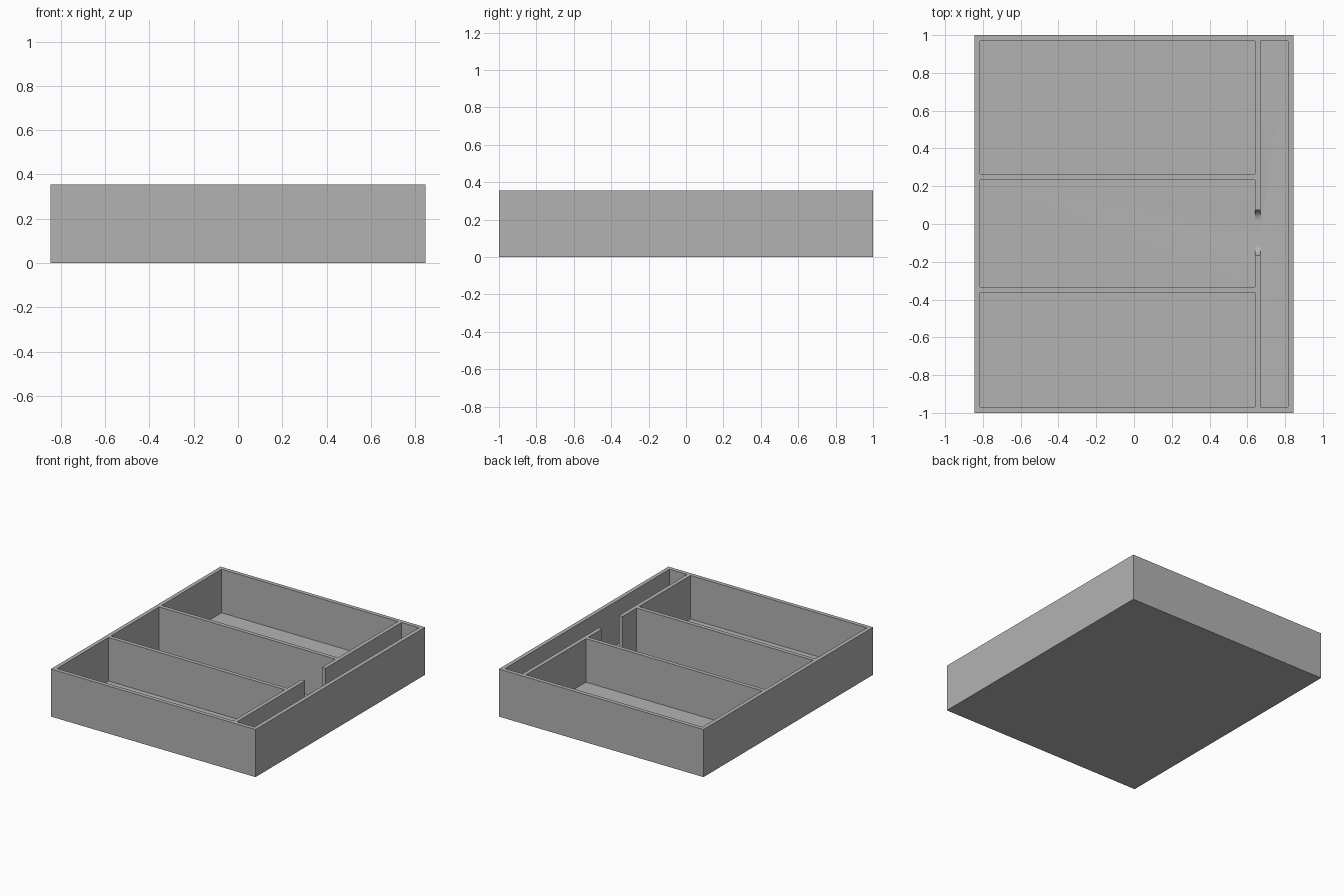
import bpy
import bmesh
from math import pi, sin, cos, radians

if "Cube" in bpy.data.objects:
    bpy.data.objects.remove(bpy.data.objects["Cube"], do_unlink=True)

W, D, H = 0.845, 1.0, 0.355      # half width, half depth, height
T = 0.03                         # wall and floor thickness
DIV_X = 0.641                    # left-hand side of the long divider
DIV_Y = (-0.363, 0.234)          # near sides of the cross dividers
NOTCH_Y, NOTCH_HALF, NOTCH_R = -0.047, 0.121, 0.055

grey = bpy.data.materials.new("grey")
grey.use_nodes = True
colour = (0.45, 0.45, 0.45, 1)
grey.diffuse_color = colour
grey.node_tree.nodes["Principled BSDF"].inputs["Base Color"].default_value = colour


def prism(name, profile, x0, x1):
    """Extrude a closed (y, z) profile along x."""
    bm = bmesh.new()
    face = bm.faces.new([bm.verts.new((x0, y, z)) for y, z in profile])
    out = bmesh.ops.extrude_face_region(bm, geom=[face])
    moved = [v for v in out["geom"] if isinstance(v, bmesh.types.BMVert)]
    bmesh.ops.translate(bm, verts=moved, vec=(x1 - x0, 0, 0))
    bmesh.ops.recalc_face_normals(bm, faces=bm.faces)
    mesh = bpy.data.meshes.new(name)
    bm.to_mesh(mesh)
    bm.free()
    obj = bpy.data.objects.new(name, mesh)
    bpy.context.collection.objects.link(obj)
    return obj


def box(name, x0, x1, y0, y1, z0, z1):
    return prism(name, [(y0, z0), (y1, z0), (y1, z1), (y0, z1)], x0, x1)


# Solid block that becomes the tray
tray = box("divided_tray", -W, W, -D, D, 0, H)
tray.data.materials.append(grey)

# Three wide compartments and one long side channel
top = H + 0.1
starts = [-D + T] + [y + T for y in DIV_Y]
ends = list(DIV_Y) + [D - T]
cutters = [box("compartment_cutter", -W + T, DIV_X, a, b, T, top)
           for a, b in zip(starts, ends)]
cutters.append(box("channel_cutter", DIV_X + T, W - T, -D + T, D - T, T, top))

# Gap in the long divider, with rounded lower corners meeting the floor
half = []
for i in range(13):
    a = i / 12 * pi / 2
    half.append((NOTCH_HALF - NOTCH_R + NOTCH_R * sin(a),
                 T + NOTCH_R - NOTCH_R * cos(a)))
half.append((NOTCH_HALF, top))
profile = [(NOTCH_Y + y, z) for y, z in half]
profile += [(NOTCH_Y - y, z) for y, z in reversed(half)]
cutters.append(prism("gap_cutter", profile, DIV_X - 0.02, DIV_X + T + 0.02))

for cutter in cutters:
    cutter.hide_render = True
    mod = tray.modifiers.new(cutter.name, "BOOLEAN")
    mod.operation = "DIFFERENCE"
    mod.solver = "EXACT"
    mod.object = cutter

# Bake the cuts and drop the cutters
bpy.context.view_layer.update()
graph = bpy.context.evaluated_depsgraph_get()
cut_mesh = bpy.data.meshes.new_from_object(tray.evaluated_get(graph))
tray.modifiers.clear()
tray.data = cut_mesh
for cutter in cutters:
    bpy.data.objects.remove(cutter, do_unlink=True)

# Merge leftover flat seams
bm = bmesh.new()
bm.from_mesh(tray.data)
bmesh.ops.remove_doubles(bm, verts=bm.verts, dist=0.0001)
bmesh.ops.dissolve_limit(bm, angle_limit=radians(1), verts=bm.verts, edges=bm.edges)
bm.to_mesh(tray.data)
bm.free()

bpy.ops.object.select_all(action="DESELECT")
tray.select_set(True)
bpy.context.view_layer.objects.active = tray
bpy.ops.object.shade_smooth_by_angle(angle=radians(30))
